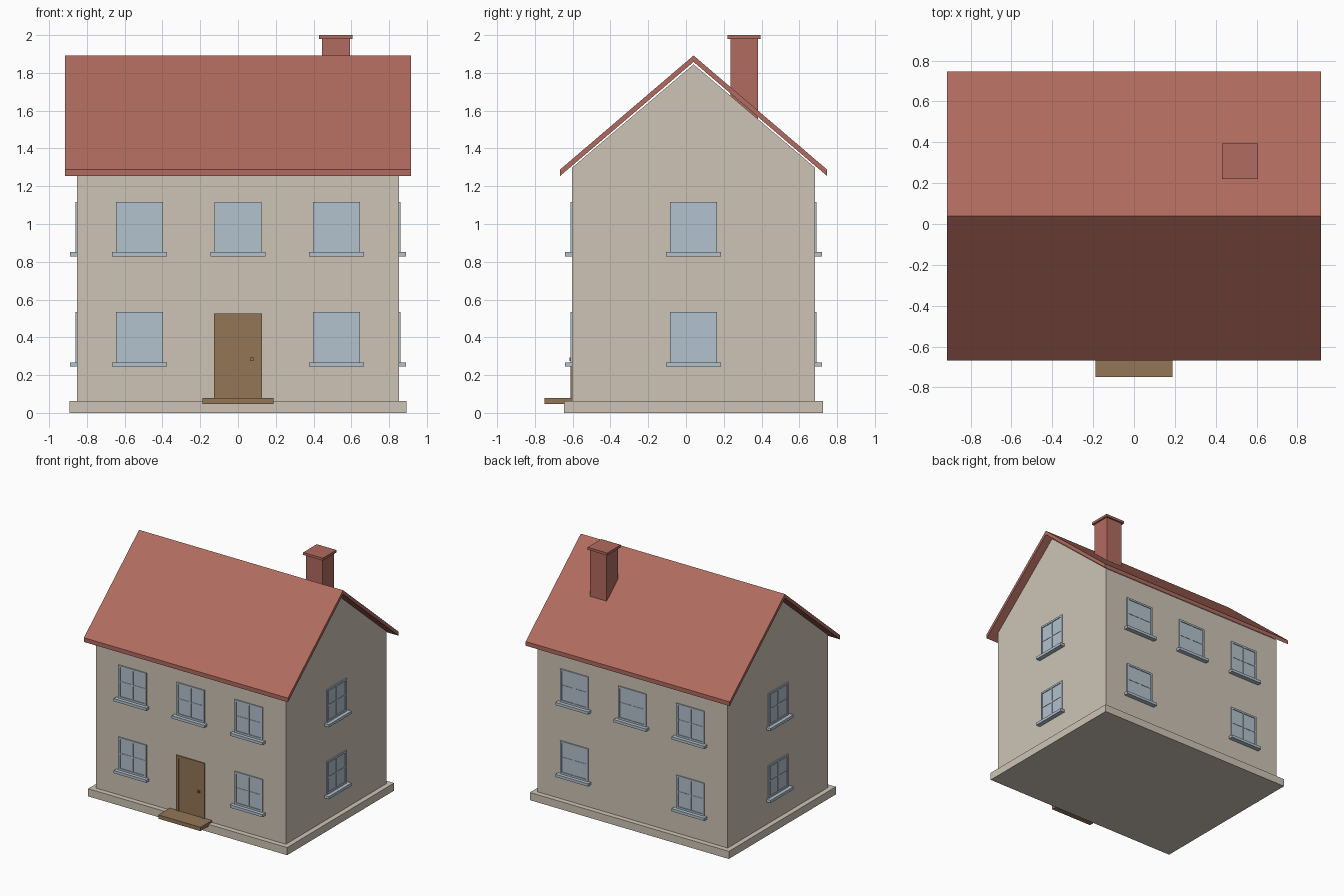
import bpy, bmesh, math
from mathutils import Matrix, Vector

if "Cube" in bpy.data.objects:
    bpy.data.objects.remove(bpy.data.objects["Cube"])


def material(name, r, g, b):
    lin = [((c / 255 + 0.055) / 1.055) ** 2.4 for c in (r, g, b)]
    m = bpy.data.materials.new(name)
    m.diffuse_color = (*lin, 1)
    m.use_nodes = True
    m.node_tree.nodes["Principled BSDF"].inputs["Base Color"].default_value = m.diffuse_color
    return m


CREAM = material("cream_wall", 205, 196, 181)
RED = material("red_tile", 176, 107, 94)
BLUE = material("pale_blue_window", 179, 194, 205)
WOOD = material("brown_wood", 147, 118, 87)

CY = 0.04             # centre of the house in y
HX, HY = 0.852, 0.643  # wall half sizes


def finish(name, bm, mat):
    bmesh.ops.recalc_face_normals(bm, faces=bm.faces)
    me = bpy.data.meshes.new(name)
    bm.to_mesh(me)
    bm.free()
    me.materials.append(mat)
    ob = bpy.data.objects.new(name, me)
    bpy.context.collection.objects.link(ob)
    return ob


def boxes(name, mat, specs, matrix=Matrix()):
    """Each spec is (x0, x1, y0, y1, z0, z1)."""
    bm = bmesh.new()
    for x0, x1, y0, y1, z0, z1 in specs:
        m = matrix @ Matrix.Translation(((x0 + x1) / 2, (y0 + y1) / 2, (z0 + z1) / 2)) \
            @ Matrix.Diagonal((x1 - x0, y1 - y0, z1 - z0, 1))
        bmesh.ops.create_cube(bm, size=1, matrix=m)
    return finish(name, bm, mat)


def prism(name, mat, profile, hx):
    """Extrude a (y, z) profile along x from -hx to hx."""
    bm = bmesh.new()
    f = bm.faces.new([bm.verts.new((-hx, CY + y, z)) for y, z in profile])
    ext = bmesh.ops.extrude_face_region(bm, geom=[f])
    verts = [v for v in ext["geom"] if isinstance(v, bmesh.types.BMVert)]
    bmesh.ops.translate(bm, verts=verts, vec=(2 * hx, 0, 0))
    return finish(name, bm, mat)


def frame(w, z0, z1, t, d, bottom=True):
    """Rectangular frame standing d out of the wall, facing -y."""
    parts = [(-w, -w + t, -d, 0, z0, z1), (w - t, w, -d, 0, z0, z1),
             (-w + t, w - t, -d, 0, z1 - t, z1)]
    if bottom:
        parts.append((-w + t, w - t, -d, 0, z0, z0 + t))
    return parts


# plinth, walls with gables, roof
boxes("plinth", CREAM, [(-0.892, 0.892, CY - 0.685, CY + 0.685, 0, 0.062)])
prism("walls", CREAM, [(-HY, 0.062), (HY, 0.062), (HY, 1.298), (0, 1.845), (-HY, 1.298)], HX)
prism("roof", RED, [(-0.707, 1.288), (0, 1.892), (0.707, 1.288),
                    (0.707, 1.254), (0, 1.858), (-0.707, 1.254)], 0.915)

# chimney
boxes("chimney_stack", RED, [(0.444, 0.592, 0.235, 0.381, 1.5, 1.982)])
boxes("chimney_cap", RED, [(0.43, 0.606, 0.221, 0.395, 1.98, 2.0)])


# windows: frame, glass, bars and sill, placed on a wall turned about z
def window(name, u, sill, angle, dist):
    mat = Matrix.Translation((0, CY, 0)) @ Matrix.Rotation(angle, 4, 'Z') \
        @ Matrix.Translation((u, -dist, sill))
    z0, z1, t = 0.022, 0.288, 0.015
    zm = (z0 + z1) / 2
    parts = frame(0.125, z0, z1, t, 0.009)
    parts += [(-0.11, 0.11, -0.003, 0, z0 + t, z1 - t),
              (-0.007, 0.007, -0.007, 0, z0 + t, z1 - t),
              (-0.11, 0.11, -0.006, 0, zm - 0.005, zm + 0.005),
              (-0.146, 0.146, -0.037, 0, 0, 0.022)]
    boxes(name, BLUE, parts, mat)


LOWER, UPPER = 0.246, 0.829
for side, angle in (("front", 0), ("back", math.pi)):
    for u in (-0.521, 0, 0.521):
        window(side + "_upper_window", u, UPPER, angle, HY)
        if u:
            window(side + "_lower_window", u, LOWER, angle, HY)
for side, angle in (("right", math.pi / 2), ("left", -math.pi / 2)):
    for sill in (LOWER, UPPER):
        window(side + "_window", 0, sill, angle, HX)

# door, frame, knob and step
wall = Matrix.Translation((0, CY - HY, 0))
boxes("door_frame", WOOD, frame(0.127, 0.078, 0.526, 0.021, 0.009, False), wall)
boxes("door_panel", WOOD, [(-0.106, 0.106, -0.003, 0, 0.078, 0.505)], wall)
boxes("door_knob", WOOD, [(0.064, 0.082, -0.015, 0, 0.274, 0.292)], wall)
boxes("door_step", WOOD, [(-0.189, 0.189, -0.75, CY - HY, 0.047, 0.078)])
